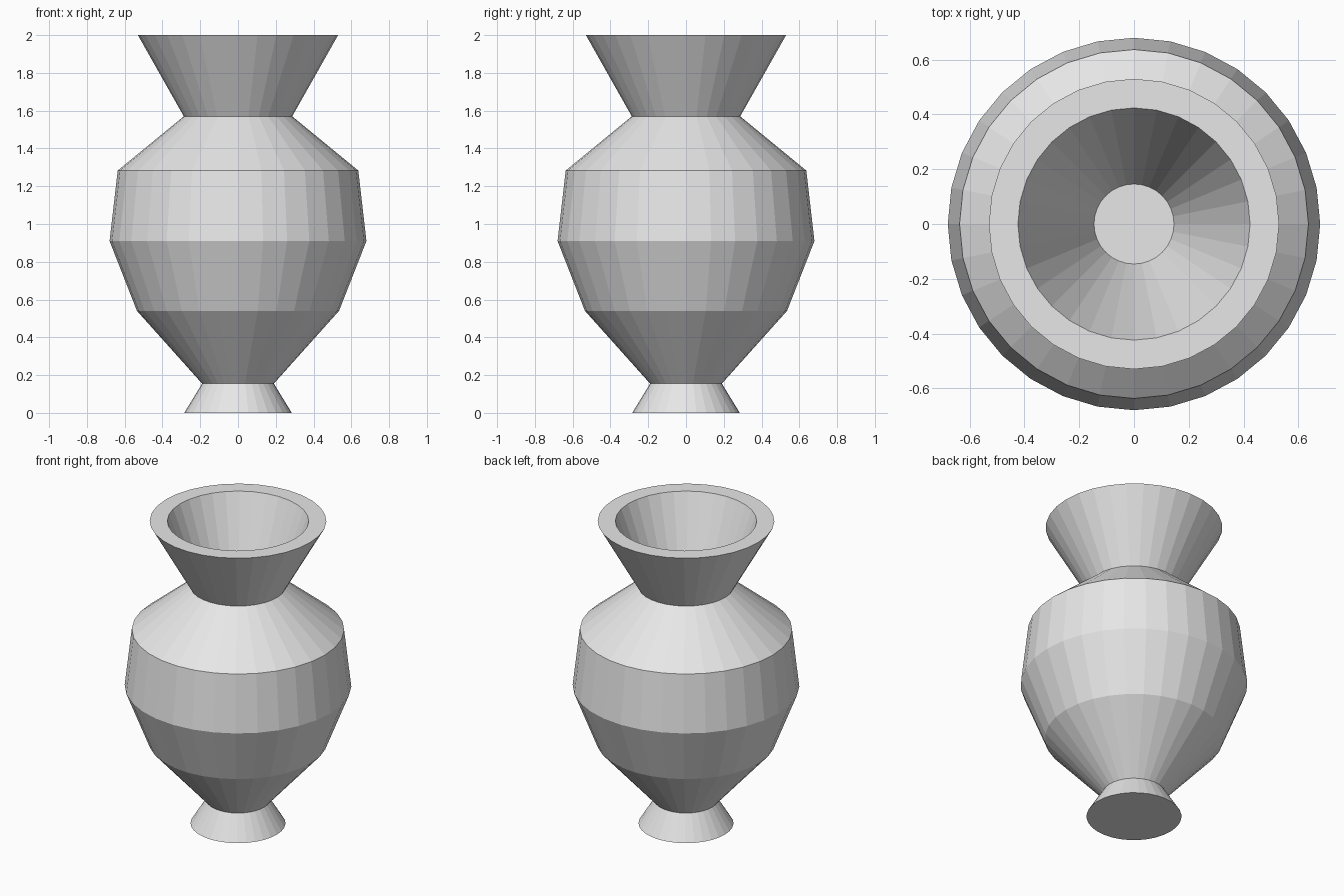
import bpy, bmesh, math

if "Cube" in bpy.data.objects:
    bpy.data.objects.remove(bpy.data.objects["Cube"])

SIDES = 32

# One clay colour
clay = bpy.data.materials.new("grey_clay")
clay.diffuse_color = (0.8, 0.8, 0.8, 1.0)
clay.use_nodes = True
clay.node_tree.nodes["Principled BSDF"].inputs["Base Color"].default_value = clay.diffuse_color

# Profile (radius, height): foot, waist, belly, shoulder, neck, rim, then the cavity
profile = [
    (0.285, 0.0), (0.19, 0.155), (0.535, 0.54), (0.68, 0.91),
    (0.637, 1.283), (0.287, 1.57), (0.53, 2.0),
    (0.424, 2.0), (0.146, 1.24),
]


def lathe(name, points, sides, material):
    """Spin a profile round z and cap both ends with flat faces."""
    bm = bmesh.new()
    rings = []
    for r, z in points:
        rings.append([bm.verts.new((r * math.cos(2 * math.pi * i / sides),
                                    r * math.sin(2 * math.pi * i / sides), z))
                      for i in range(sides)])
    for low, high in zip(rings, rings[1:]):
        for i in range(sides):
            j = (i + 1) % sides
            bm.faces.new((low[i], low[j], high[j], high[i]))
    bm.faces.new(rings[0][::-1])   # underside of the foot
    bm.faces.new(rings[-1])        # floor of the cavity
    bmesh.ops.recalc_face_normals(bm, faces=bm.faces[:])
    mesh = bpy.data.meshes.new(name)
    bm.to_mesh(mesh)
    bm.free()
    mesh.materials.append(material)
    obj = bpy.data.objects.new(name, mesh)
    bpy.context.collection.objects.link(obj)
    return obj


# Vase body, flat shaded
lathe("vase", profile, SIDES, clay)
